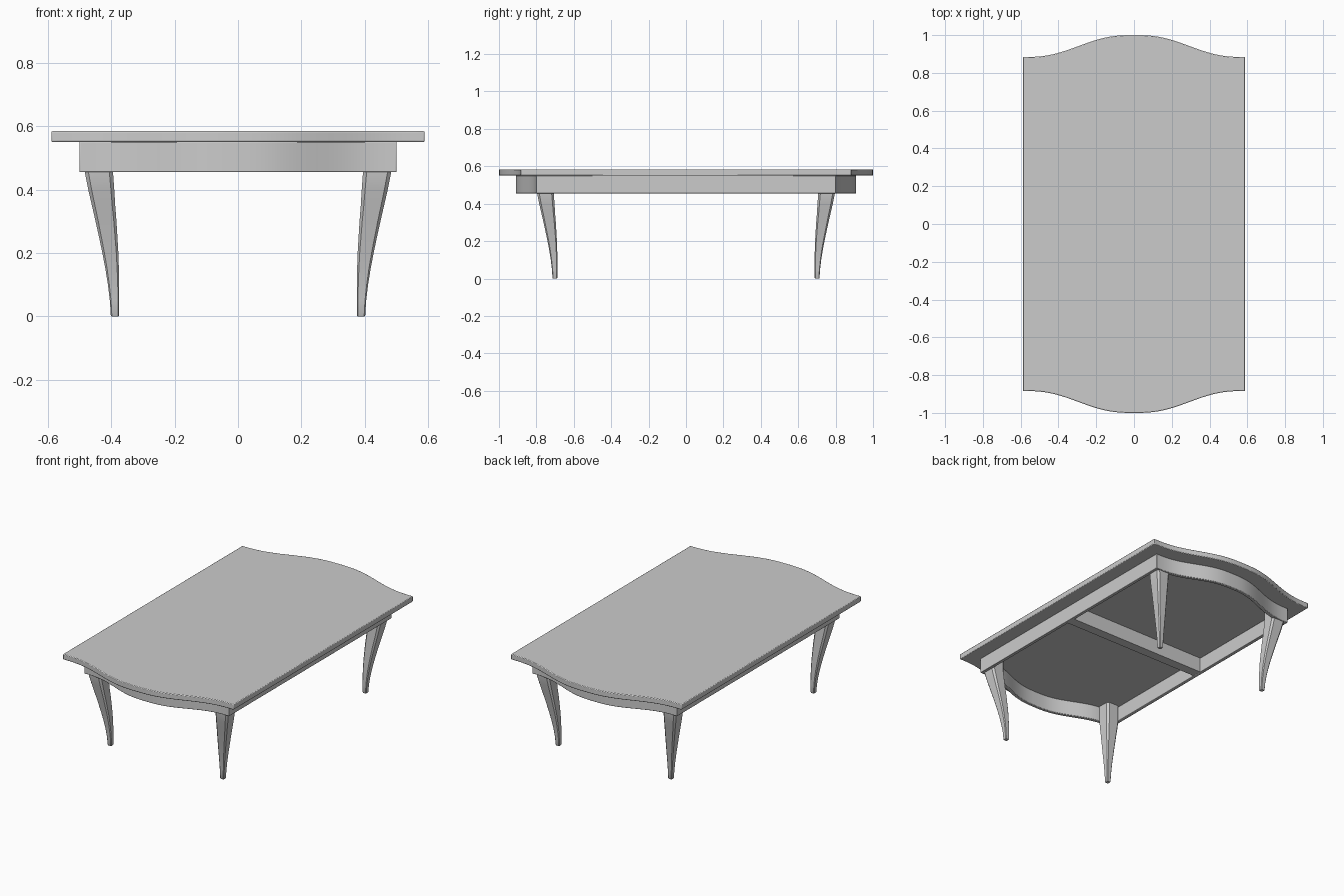
import bpy, bmesh

if "Cube" in bpy.data.objects:
    bpy.data.objects.remove(bpy.data.objects["Cube"])

def finish(name, bm, bevel=0.0):
    bmesh.ops.recalc_face_normals(bm, faces=bm.faces)
    me = bpy.data.meshes.new(name)
    bm.to_mesh(me)
    bm.free()
    ob = bpy.data.objects.new(name, me)
    bpy.context.collection.objects.link(ob)
    if bevel:
        m = ob.modifiers.new("edge", 'BEVEL')
        m.width, m.segments, m.limit_method = bevel, 2, 'ANGLE'
    bpy.context.view_layer.objects.active = ob
    for o in bpy.context.selected_objects:
        o.select_set(False)
    ob.select_set(True)
    bpy.ops.object.shade_smooth_by_angle()
    return ob

def outline(hx, corner_y, bulge, n=40):
    """Rectangle whose two ends swell in a smooth serpentine curve."""
    pts = []
    for i in range(n + 1):
        x = hx * (1 - 2 * i / n)
        t = abs(x) / hx
        f = 1 - t**3 * (10 - 15 * t + 6 * t * t)
        pts.append((x, corner_y + bulge * f))
    return pts + [(-x, -y) for x, y in pts]

def bridge(bm, a, b):
    n = len(a)
    for i in range(n):
        j = (i + 1) % n
        bm.faces.new((a[i], a[j], b[j], b[i]))

def ring(bm, pts, z):
    return [bm.verts.new((x, y, z)) for x, y in pts]

# Table top
bm = bmesh.new()
pts = outline(0.588, 0.884, 0.116)
lo, hi = ring(bm, pts, 0.55), ring(bm, pts, 0.584)
bridge(bm, lo, hi)
bm.faces.new(lo)
bm.faces.new(hi)
finish("table_top", bm, 0.004)

# Hollow apron following the top's outline
bm = bmesh.new()
outer, inner = outline(0.5, 0.802, 0.108), outline(0.48, 0.782, 0.108)
loops = [ring(bm, p, z) for p, z in
         ((outer, 0.455), (outer, 0.551), (inner, 0.551), (inner, 0.455))]
for i in range(4):
    bridge(bm, loops[i], loops[(i + 1) % 4])
finish("apron", bm, 0.003)

# Cross rail under the middle
bm = bmesh.new()
bmesh.ops.create_cube(bm, size=1)
for v in bm.verts:
    v.co.x *= 0.965
    v.co.y *= 0.06
    v.co.z = v.co.z * 0.094 + 0.504
finish("cross_rail", bm)

# Curved tapering legs: (height, inner edge, outer edge)
PROFILE = [(0, .377, .399), (.004, .375, .401), (.05, .3745, .404), (.1, .3745, .410),
           (.15, .3755, .418), (.2, .377, .4275), (.25, .380, .438), (.3, .383, .449),
           (.35, .387, .4605), (.4, .390, .472), (.455, .394, .483), (.551, .394, .483)]

def leg(name, sx, sy):
    bm = bmesh.new()
    prev = None
    for z, a, b in PROFILE:
        c = (b - a) * 0.13
        sq = [(a + c, a), (b - c, a), (b, a + c), (b, b - c),
              (b - c, b), (a + c, b), (a, b - c), (a, a + c)]
        cur = ring(bm, [(sx * x, sy * (y + 0.313)) for x, y in sq], z)
        if prev:
            bridge(bm, prev, cur)
        else:
            bm.faces.new(cur)
        prev = cur
    bm.faces.new(prev)
    finish(name, bm)

for sy, end in ((-1, "front"), (1, "back")):
    for sx, side in ((-1, "left"), (1, "right")):
        leg(f"{end}_{side}_leg", sx, sy)
